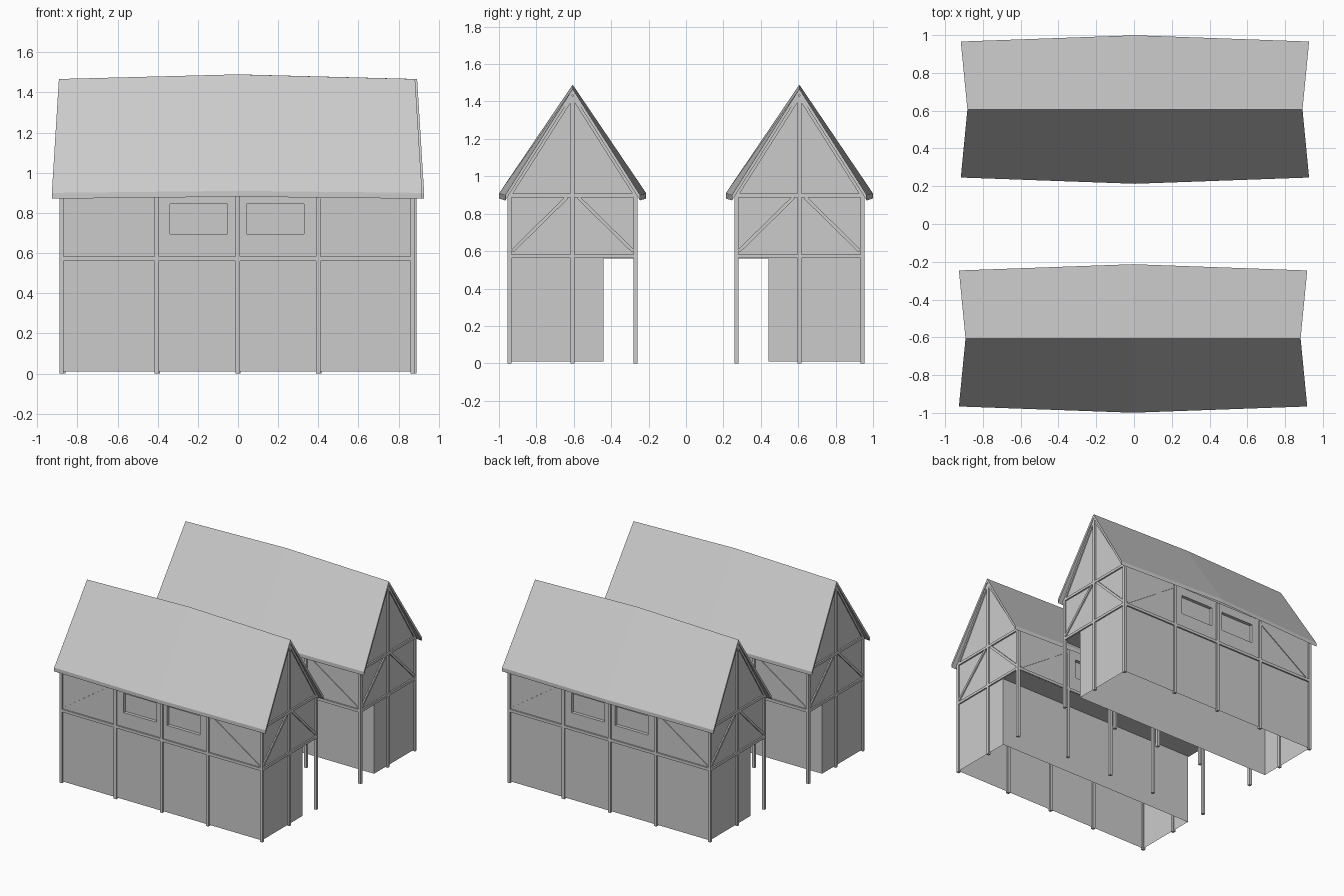
import bpy, bmesh, math
from mathutils import Matrix, Vector

if "Cube" in bpy.data.objects:
    bpy.data.objects.remove(bpy.data.objects["Cube"])

CX, CY = -0.005, -0.606          # centre of the front house
HX, HY = 0.874, 0.337            # wall half length and half depth
ARCADE = 0.166                   # recessed ground-floor wall
FLOOR, EAVE, APEX = 0.56, 0.91, 1.44
W = 0.022                        # timber width


def finish(bm, name):
    bmesh.ops.remove_doubles(bm, verts=bm.verts, dist=1e-5)
    bmesh.ops.recalc_face_normals(bm, faces=bm.faces)
    bmesh.ops.translate(bm, verts=bm.verts, vec=(CX, CY, 0))
    me = bpy.data.meshes.new(name)
    bm.to_mesh(me)
    bm.free()
    ob = bpy.data.objects.new("front_" + name, me)
    bpy.context.collection.objects.link(ob)
    # the second house is the first one turned half way round
    twin = bpy.data.objects.new("back_" + name, me.copy())
    twin.data.transform(Matrix.Rotation(math.pi, 4, 'Z'))
    bpy.context.collection.objects.link(twin)


def face(bm, pts):
    return bm.faces.new([bm.verts.new(p) for p in pts])


def beam(bm, p, q, normal, w=W, d=W):
    """Square timber from p to q lying on a wall with the given normal."""
    p, q, n = Vector(p), Vector(q), Vector(normal)
    along = (q - p).normalized()
    side = along.cross(n)
    m = Matrix((along * (q - p).length, side * w, n * d)).transposed().to_4x4()
    m.translation = (p + q) / 2
    bmesh.ops.create_cube(bm, size=1, matrix=m)


# Ground floor walls, open below, and the jetty soffit
bm = bmesh.new()
for y in (-HY, ARCADE):
    face(bm, [(-HX, y, .01), (HX, y, .01), (HX, y, FLOOR), (-HX, y, FLOOR)])
for x in (-HX, HX):
    face(bm, [(x, -HY, .01), (x, ARCADE, .01), (x, ARCADE, FLOOR), (x, -HY, FLOOR)])
face(bm, [(-HX, ARCADE, FLOOR), (HX, ARCADE, FLOOR), (HX, HY, FLOOR), (-HX, HY, FLOOR)])
finish(bm, "ground_floor_walls")

# Upper long walls with two recessed windows each
xs = [-HX, -.333, -.047, .047, .333, HX]
zs = [FLOOR, .695, .845, EAVE]
for s, label in ((-1, "outer"), (1, "inner")):
    bm = bmesh.new()
    panes = []
    for i in range(5):
        for k in range(3):
            f = face(bm, [(xs[i], s * HY, zs[k]), (xs[i + 1], s * HY, zs[k]),
                          (xs[i + 1], s * HY, zs[k + 1]), (xs[i], s * HY, zs[k + 1])])
            if k == 1 and i in (1, 3):
                panes.append(f)
    for f in bmesh.ops.extrude_discrete_faces(bm, faces=panes)['faces']:
        bmesh.ops.translate(bm, verts=f.verts, vec=(0, -s * .025, 0))
    finish(bm, label + "_upper_wall")

# Gable walls
bm = bmesh.new()
for x in (-HX, HX):
    face(bm, [(x, -HY, FLOOR), (x, HY, FLOOR), (x, HY, EAVE), (x, 0, APEX), (x, -HY, EAVE)])
finish(bm, "gable_walls")

# Posts of the long sides
bm = bmesh.new()
for y in (-HY, HY):
    for x in (-HX, -.4, .003, .405, HX):
        beam(bm, (x, y, 0), (x, y, .9), (0, 1, 0))
finish(bm, "posts")

# Rails and corner braces of the long sides
bm = bmesh.new()
for y in (-HY, HY):
    beam(bm, (-HX, y, .572), (HX, y, .572), (0, 1, 0))
    for s in (-1, 1):
        beam(bm, (s * .85, y, .592), (s * .413, y, .885), (0, 1, 0), .016, .012)
finish(bm, "long_side_timbers")

# Gable timbers: centre post, rails, braces and rafters
bm = bmesh.new()
for x in (-HX, HX):
    n = (1, 0, 0)
    beam(bm, (x, 0, 0), (x, 0, 1.42), n)
    for z in (.572, .898):
        beam(bm, (x, -HY, z), (x, HY, z), n, .02)
    for s in (-1, 1):
        beam(bm, (x, s * .323, .6), (x, s * .03, .888), n, .018, .018)
        beam(bm, (x, s * HY, .897), (x, 0, 1.427), n, .018, .018)
finish(bm, "gable_timbers")

# Roof: thick slab with flared, slightly bowed eaves and ridge
bm = bmesh.new()
ends = [(-1, .922, .887, .36, .9, 1.467), (0, 0, 0, .393, .91, 1.49), (1, .922, .887, .36, .9, 1.467)]
rings = []
for s, xe, xr, ye, ze, zr in ends:
    top = [(s * xe, -ye, ze), (s * xr, 0, zr), (s * xe, ye, ze)]
    low = [(x, y, z - .029) for x, y, z in reversed(top)]
    rings.append([bm.verts.new(p) for p in top + low])
for a, b in zip(rings, rings[1:]):
    for i in range(6):
        j = (i + 1) % 6
        bm.faces.new((a[i], a[j], b[j], b[i]))
for r in (rings[0], rings[-1]):
    bm.faces.new((r[0], r[1], r[4], r[5]))
    bm.faces.new((r[1], r[2], r[3], r[4]))
finish(bm, "roof")
